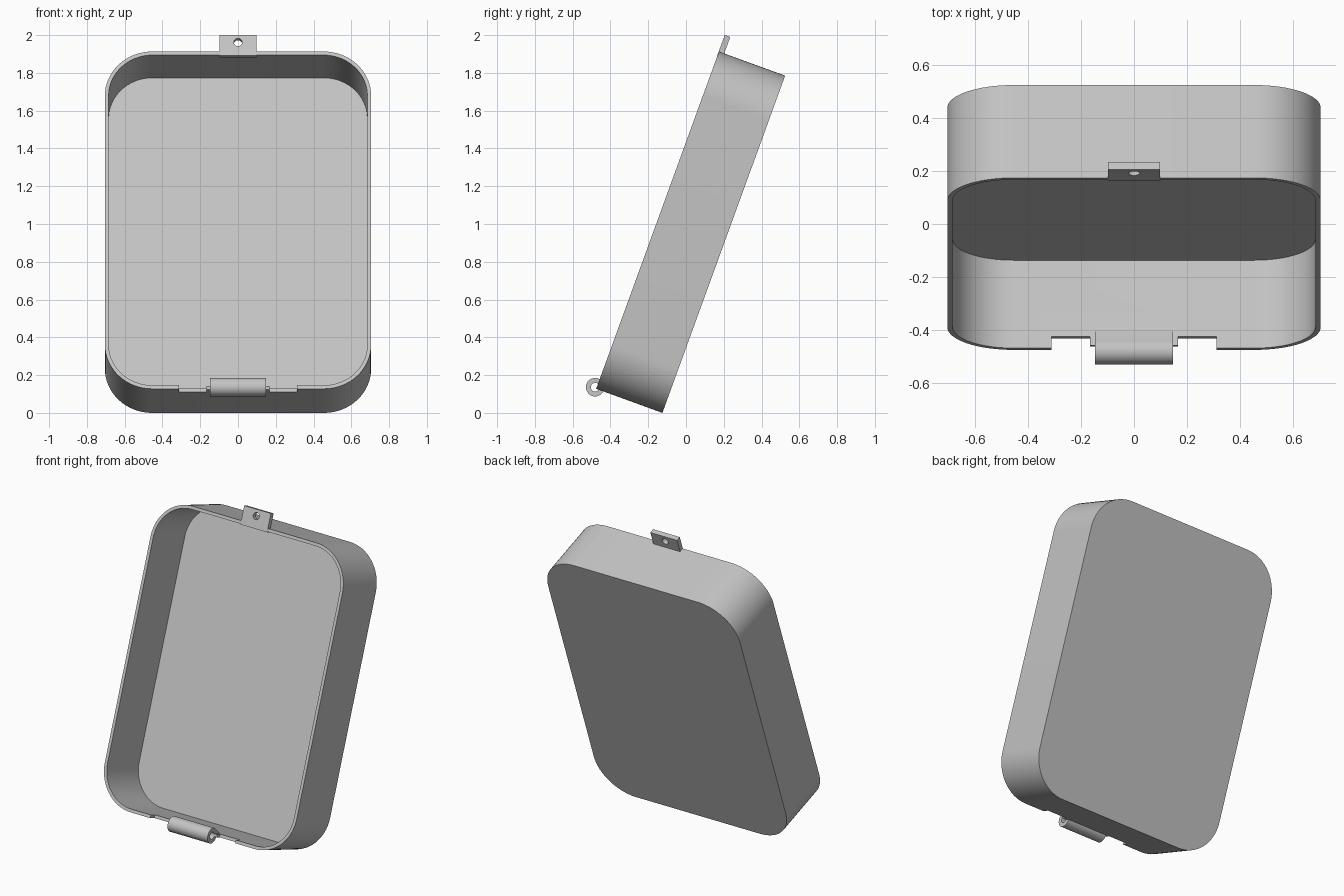
import bpy, bmesh
from math import radians, sin, cos, pi
from mathutils import Matrix, Vector

if "Cube" in bpy.data.objects:
    bpy.data.objects.remove(bpy.data.objects["Cube"], do_unlink=True)

# Tray frame: x across, y along the length, z from floor to rim
WIDTH, LENGTH, DEPTH, RADIUS, WALL = 1.41, 1.9, 0.373, 0.25, 0.02
PIN = Vector((0, 0.006, 0.381))
TILT = Matrix.Translation((0, -0.125, 0)) @ Matrix.Rotation(radians(70), 4, 'X')

grey = bpy.data.materials.new("light_grey")
grey.use_nodes = True
grey.diffuse_color = (0.55, 0.55, 0.55, 1)
grey.node_tree.nodes["Principled BSDF"].inputs["Base Color"].default_value = grey.diffuse_color


def make(name, bm):
    bmesh.ops.recalc_face_normals(bm, faces=bm.faces)
    mesh = bpy.data.meshes.new(name)
    bm.to_mesh(mesh)
    bm.free()
    obj = bpy.data.objects.new(name, mesh)
    bpy.context.collection.objects.link(obj)
    mesh.materials.append(grey)
    return obj


def box(name, low, high):
    low, high = Vector(low), Vector(high)
    bm = bmesh.new()
    bmesh.ops.create_cube(bm, size=1, matrix=Matrix.Translation((low + high) / 2)
                          @ Matrix.Diagonal((*(high - low), 1)))
    return make(name, bm)


def cylinder(name, centre, radius, length, axis):
    turn = Matrix.Rotation(pi / 2, 4, 'Y') if axis == 'X' else Matrix()
    bm = bmesh.new()
    bmesh.ops.create_cone(bm, cap_ends=True, segments=48, radius1=radius, radius2=radius,
                          depth=length, matrix=Matrix.Translation(centre) @ turn)
    return make(name, bm)


def combine(obj, other, operation='DIFFERENCE'):
    other.hide_render = True
    mod = obj.modifiers.new("combine", 'BOOLEAN')
    mod.operation, mod.object, mod.solver = operation, other, 'EXACT'
    bpy.context.view_layer.objects.active = obj
    bpy.ops.object.modifier_apply(modifier=mod.name)
    bpy.data.objects.remove(other, do_unlink=True)


def rounded_loop(bm, inset, z, steps=16):
    """Ring of vertices around a rounded rectangle."""
    r = RADIUS - inset
    cx, cy = WIDTH / 2 - RADIUS, LENGTH / 2 - RADIUS
    ring = []
    for corner, (sx, sy) in enumerate(((1, 1), (-1, 1), (-1, -1), (1, -1))):
        for i in range(steps + 1):
            a = (corner + i / steps) * pi / 2
            ring.append(bm.verts.new((sx * cx + r * cos(a), LENGTH / 2 + sy * cy + r * sin(a), z)))
    return ring


# Open tray: outer wall, rim, inner wall and floor
bm = bmesh.new()
rings = [rounded_loop(bm, inset, z) for inset, z in
         ((0, 0), (0, DEPTH), (WALL, DEPTH), (WALL, WALL))]
for a, b in zip(rings, rings[1:]):
    for i in range(len(a)):
        j = (i + 1) % len(a)
        bm.faces.new((a[i], a[j], b[j], b[i]))
bm.faces.new(rings[0])
bm.faces.new(rings[-1])
tray = make("tray", bm)

# Hinge notches in the lower rim, and the pin bore
for side in (-1, 1):
    x1, x2 = sorted((side * 0.167, side * 0.312))
    combine(tray, box("notch", (x1, -0.1, DEPTH - 0.046), (x2, 0.1, DEPTH + 0.1)))
combine(tray, cylinder("bore", PIN, 0.023, 0.4, 'X'))

# Hinge barrel with a wedge running down onto the inner wall
barrel = cylinder("hinge_barrel", PIN, 0.049, 0.294, 'X')
bm = bmesh.new()
for x in (-0.147, 0.147):
    for i in range(13):
        a = pi * i / 12
        bm.verts.new((x, PIN.y + 0.0485 * sin(a), PIN.z + 0.0485 * cos(a)))
    for y in (0.005, WALL):
        bm.verts.new((x, y, 0.298))
bmesh.ops.convex_hull(bm, input=bm.verts)
bmesh.ops.dissolve_limit(bm, angle_limit=0.01, verts=bm.verts, edges=bm.edges)
combine(barrel, make("wedge", bm), 'UNION')
combine(barrel, cylinder("bore", PIN, 0.023, 0.4, 'X'))

# Latch tab with a hole
tab = box("latch_tab", (-0.098, LENGTH - 0.024, DEPTH - 0.03), (0.098, 1.993, DEPTH + 0.001))
combine(tab, cylinder("hole", (0, 1.952, DEPTH), 0.022, 0.2, 'Z'))

# Lean everything back and shade
for obj in (tray, barrel, tab):
    obj.data.transform(TILT)
    bpy.ops.object.select_all(action='DESELECT')
    obj.select_set(True)
    bpy.context.view_layer.objects.active = obj
    bpy.ops.object.shade_smooth_by_angle(angle=radians(30))
